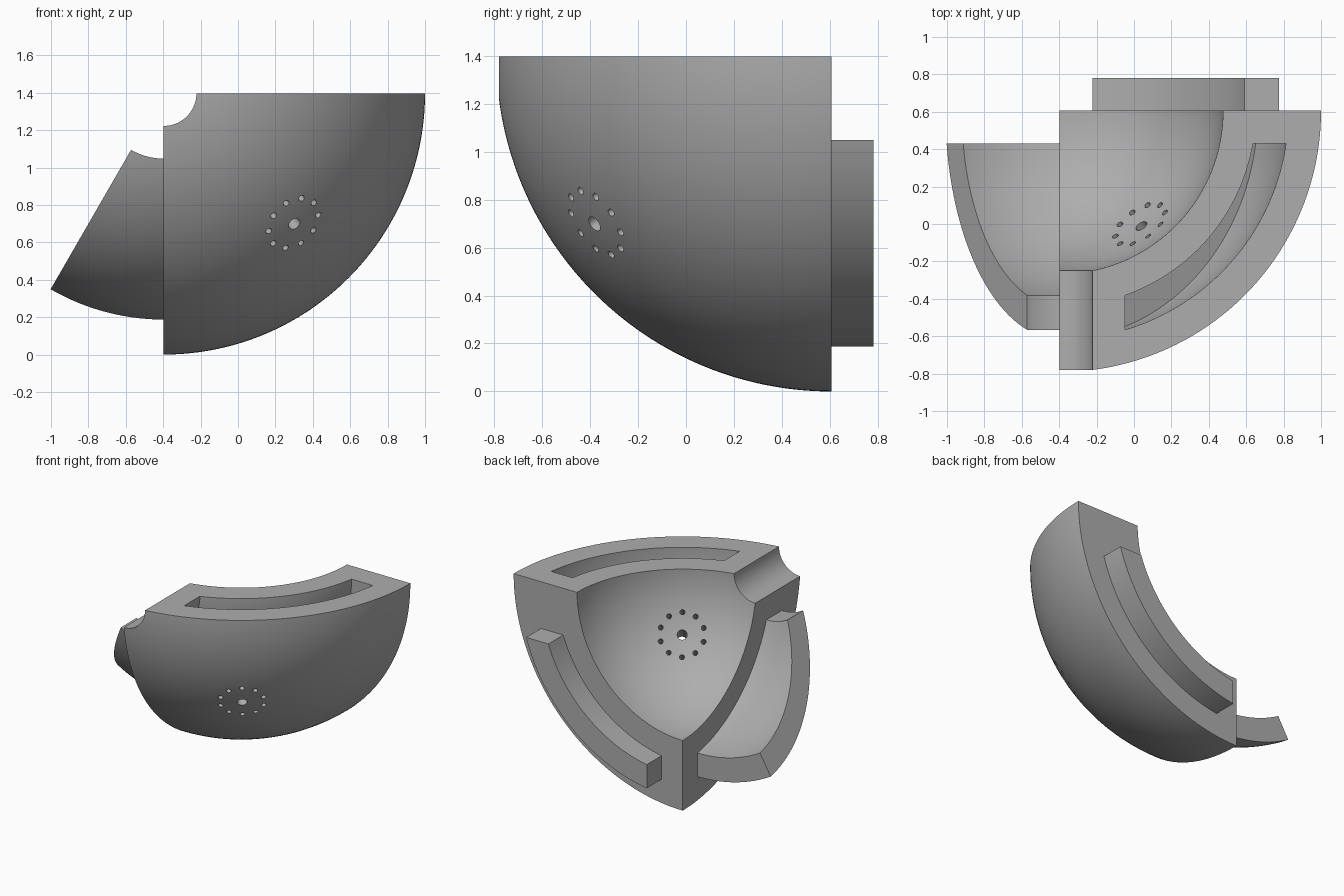
import bpy
import bmesh
from math import asin, acos, sin, cos, radians, pi
from mathutils import Vector

cube = bpy.data.objects.get("Cube")
if cube:
    bpy.data.objects.remove(cube)

U = 1.397 / 8                            # base unit: shell is 8 units in radius
CENTRE = Vector((-0.397, 0.606, 1.397))  # centre of the sphere
ARC_STEPS = 56

grey = bpy.data.materials.new("plain grey")
grey.use_nodes = True
grey.diffuse_color = (0.42, 0.42, 0.42, 1)
grey.node_tree.nodes["Principled BSDF"].inputs["Base Color"].default_value = (0.42, 0.42, 0.42, 1)


def arc(radius, p_min, q_min):
    """Quarter arc trimmed to p >= p_min and q >= q_min."""
    start, end = asin(q_min / radius), acos(p_min / radius)
    angles = [start + (end - start) * i / ARC_STEPS for i in range(ARC_STEPS + 1)]
    return [(radius * cos(a), radius * sin(a)) for a in angles]


def band(inner, outer, p_min, q_min):
    """Closed curved-band profile."""
    return arc(outer * U, p_min * U, q_min * U) + arc(inner * U, p_min * U, q_min * U)[::-1]


def skin(name, rings):
    """Join successive copies of a band profile into a closed solid."""
    bm = bmesh.new()
    loops = [[bm.verts.new(CENTRE + Vector(p)) for p in ring] for ring in rings]
    n = len(loops[0])
    for a, b in zip(loops, loops[1:]):
        for i in range(n):
            j = (i + 1) % n
            bm.faces.new((a[i], a[j], b[j], b[i]))
    for cap in (loops[0], loops[-1]):
        for i in range(n // 2 - 1):
            bm.faces.new((cap[i], cap[i + 1], cap[n - 2 - i], cap[n - 1 - i]))
    bmesh.ops.recalc_face_normals(bm, faces=bm.faces)
    mesh = bpy.data.meshes.new(name)
    bm.to_mesh(mesh)
    bm.free()
    obj = bpy.data.objects.new(name, mesh)
    bpy.context.collection.objects.link(obj)
    mesh.materials.append(grey)
    return obj


def revolve(name, profile, start, end, steps):
    """Turn a profile about the front-to-back axis, from the top face downward."""
    angles = [radians(start + (end - start) * k / steps) for k in range(steps + 1)]
    return skin(name, [[(p * cos(a), -q, -p * sin(a)) for p, q in profile] for a in angles])


def cut(target, cutter):
    cutter.hide_render = True
    mod = target.modifiers.new("cut", "BOOLEAN")
    mod.operation, mod.solver, mod.object = "DIFFERENCE", "EXACT", cutter
    bpy.ops.object.select_all(action="DESELECT")
    target.select_set(True)
    bpy.context.view_layer.objects.active = target
    bpy.ops.object.modifier_apply(modifier=mod.name)
    bpy.data.objects.remove(cutter)


# Thick shell octant; its inner limit leaves the quarter-round axle groove
shell = revolve("shell_segment", band(5, 8, 1, 0), 0, 90, 60)

# Curved slot in the top face
cut(shell, revolve("slot_cutter", band(6, 7, 2, 1), -4, 30, 24))

# Hole pattern: one larger centre hole inside a ring of ten
axis = Vector((0.5, -0.5 ** 0.5, -0.5))
side = Vector((1, 0, 1)).normalized()
other = axis.cross(side)
spots = [(Vector(), 0.034)]
for k in range(10):
    a = k * pi / 5
    spots.append(((side * cos(a) + other * sin(a)) * 0.153, 0.017))
for offset, radius in spots:
    bpy.ops.mesh.primitive_cylinder_add(
        vertices=24, radius=radius, depth=5 * U,
        location=CENTRE + axis * 6.5 * U + offset,
        rotation=axis.to_track_quat("Z", "Y").to_euler())
    drill = bpy.context.object
    drill.data.materials.append(grey)
    cut(shell, drill)

# Curved tongue turning out of the side face
side_tongue = revolve("side_tongue", band(6, 7, 2, 1), 89, 120, 24)

# Straight tongue on the back face
profile = band(6, 7, 1, 2)
back_tongue = skin("back_tongue", [[(p, y, -q) for p, q in profile] for y in (-0.01, U)])

# Smooth curved surfaces, keep edges crisp
bpy.ops.object.select_all(action="DESELECT")
for obj in (shell, side_tongue, back_tongue):
    obj.select_set(True)
bpy.context.view_layer.objects.active = shell
bpy.ops.object.shade_smooth_by_angle(angle=radians(30))
